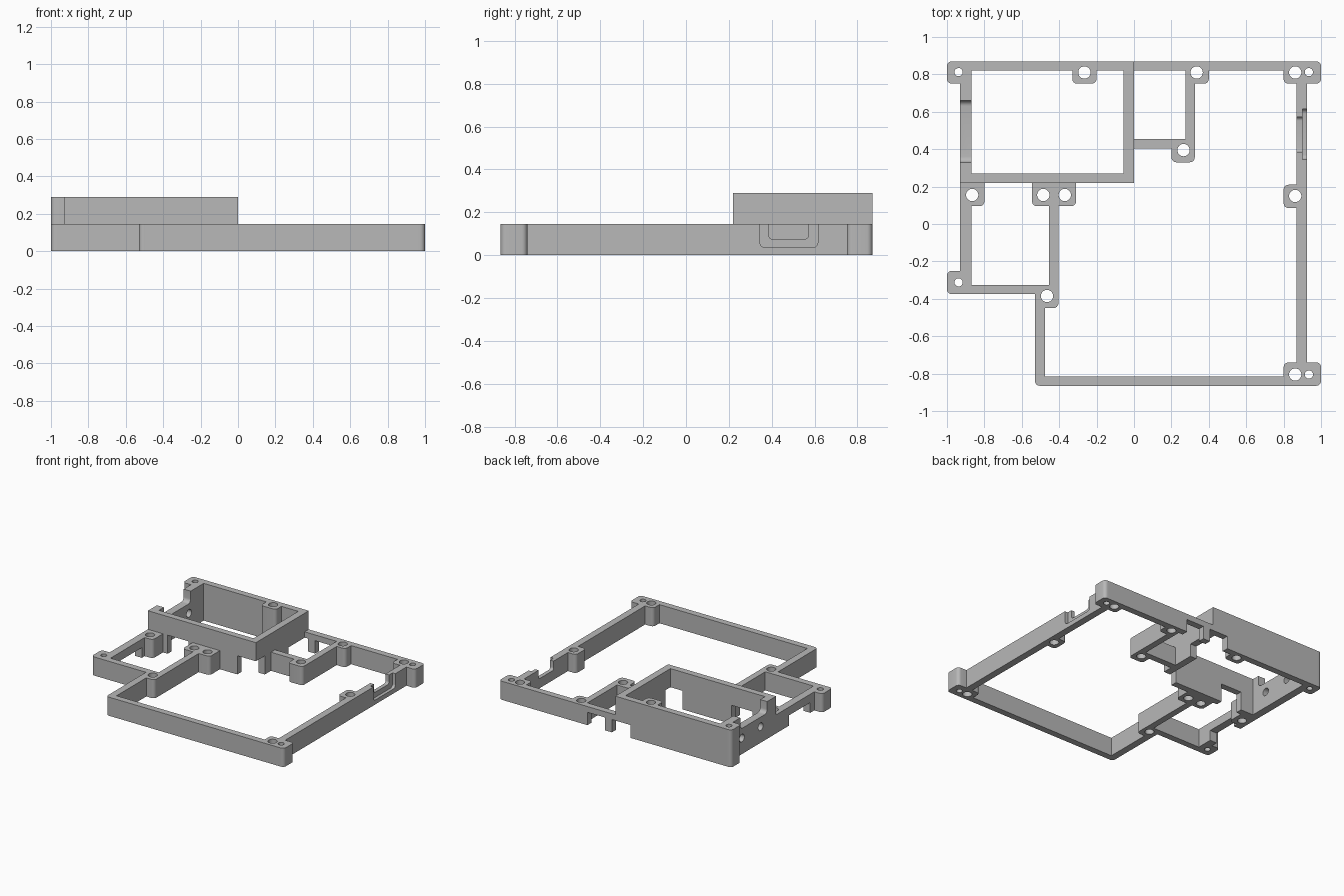
import bpy, bmesh, math

cube = bpy.data.objects.get("Cube")
if cube:
    bpy.data.objects.remove(cube, do_unlink=True)

LOW, HIGH = 0.145, 0.29   # heights of the frame and of the raised box


def prism(bm, a, b, span, r=0.0, axis="z", steps=6):
    """Rectangle from corner a to corner b with rounded corners, extruded over span."""
    (a0, a1), (b0, b1) = a, b
    pts = []
    if r:
        for i, (cx, cy) in enumerate([(b0 - r, b1 - r), (a0 + r, b1 - r),
                                      (a0 + r, a1 + r), (b0 - r, a1 + r)]):
            for s in range(steps + 1):
                t = math.pi / 2 * (i + s / steps)
                pts.append((cx + r * math.cos(t), cy + r * math.sin(t)))
    else:
        pts = [(b0, b1), (a0, b1), (a0, a1), (b0, a1)]
    place = (lambda p, h: (p[0], p[1], h)) if axis == "z" else (lambda p, h: (h, p[0], p[1]))
    low, high = [[bm.verts.new(place(p, h)) for p in pts] for h in span]
    bm.faces.new(low[::-1])
    bm.faces.new(high)
    n = len(pts)
    for i in range(n):
        j = (i + 1) % n
        bm.faces.new((low[i], low[j], high[j], high[i]))


def hole(bm, x, y, r, span=(-0.1, 0.5), axis="z"):
    e = r * 0.999
    prism(bm, (x - r, y - r), (x + r, y + r), span, e, axis)


def make(name, bm):
    bmesh.ops.remove_doubles(bm, verts=bm.verts, dist=1e-6)
    bmesh.ops.recalc_face_normals(bm, faces=bm.faces)
    mesh = bpy.data.meshes.new(name)
    bm.to_mesh(mesh)
    bm.free()
    ob = bpy.data.objects.new(name, mesh)
    bpy.context.collection.objects.link(ob)
    return ob


body = bmesh.new()

# Raised box walls
for a, b in [((-0.96, 0.82), (0, 0.87)), ((-0.93, 0.22), (0, 0.27)),
             ((-0.93, 0.22), (-0.87, 0.85)), ((-0.055, 0.22), (0, 0.87))]:
    prism(body, a, b, (0, HIGH))

# Low frame walls
for a, b in [((-0.03, 0.82), (0.96, 0.87)), ((0.87, -0.84), (0.925, 0.85)),
             ((-0.50, -0.865), (0.96, -0.815)), ((-0.53, -0.83), (-0.475, -0.34)),
             ((-0.96, -0.375), (-0.41, -0.325)), ((-0.93, -0.35), (-0.87, 0.25)),
             ((-0.455, -0.43), (-0.405, 0.25)), ((0.275, 0.37), (0.325, 0.85)),
             ((-0.03, 0.405), (0.29, 0.455))]:
    prism(body, a, b, (0, LOW))

# Screw pads
R = 0.026
for a, b in [((0.8, 0.75), (1, 0.87)), ((0.8, -0.865), (1, -0.74)),
             ((0.8, 0.085), (0.925, 0.21)), ((-1, -0.375), (-0.87, -0.25)),
             ((-0.93, 0.095), (-0.8, 0.26)), ((-0.545, 0.095), (-0.31, 0.26)),
             ((0.2, 0.33), (0.325, 0.455)), ((0.275, 0.75), (0.4, 0.86)),
             ((-0.53, -0.45), (-0.405, -0.325)), ((-0.53, -0.865), (-0.475, -0.80))]:
    prism(body, a, b, (0, LOW), R)
for a, b in [((-1, 0.75), (-0.87, 0.87)), ((-0.33, 0.75), (-0.2, 0.86))]:
    prism(body, a, b, (0, HIGH), R)

cuts = bmesh.new()

# Screw holes
for x, y in [(-0.265, 0.81), (0.335, 0.81), (0.862, 0.81), (0.862, 0.15), (0.862, -0.805),
             (0.265, 0.395), (-0.865, 0.155), (-0.485, 0.155), (-0.37, 0.155), (-0.465, -0.385)]:
    hole(cuts, x, y, 0.033)
for x, y in [(-0.938, 0.812), (0.935, 0.812), (0.935, -0.805), (-0.938, -0.312)]:
    hole(cuts, x, y, 0.022)

# Cable openings under the walls
for a, b, top in [((-0.76, 0.2), (-0.58, 0.3), LOW), ((-0.16, 0.2), (0.05, 0.33), LOW),
                  ((-1.02, -0.2), (-0.85, 0.06), 0.08),
                  ((0.09, 0.8), (0.24, 0.9), 0.1), ((-0.13, 0.62), (0.03, 0.9), 0.1)]:
    prism(cuts, a, b, (-0.1, top))

# Side notch and two round ports in the box wall
prism(cuts, (0.33, 0.2), (0.66, 0.5), (-1.02, -0.85), 0.03, "x")
for y in (0.41, 0.64):
    hole(cuts, y, 0.125, 0.03, (-1.02, -0.85), "x")

# Stepped socket notch in the opposite wall
prism(cuts, (0.345, 0.035), (0.615, 0.4), (0.9, 1.05), 0.025, "x")
prism(cuts, (0.385, 0.075), (0.572, 0.42), (0.8, 0.91), 0.02, "x")

frame = make("enclosure_frame", body)
cutter = make("opening_cutter", cuts)
cutter.hide_render = True

mod = frame.modifiers.new("openings", "BOOLEAN")
mod.operation = "DIFFERENCE"
mod.solver = "EXACT"
mod.use_self = True
mod.object = cutter
bpy.context.view_layer.update()
bpy.context.view_layer.objects.active = frame
for ob in bpy.context.selected_objects:
    ob.select_set(False)
frame.select_set(True)
bpy.ops.object.modifier_apply(modifier=mod.name)
bpy.data.objects.remove(cutter, do_unlink=True)

# Plain grey finish
grey = bpy.data.materials.new("plain grey")
grey.use_nodes = True
colour = (0.48, 0.48, 0.48, 1)
grey.diffuse_color = colour
grey.node_tree.nodes["Principled BSDF"].inputs["Base Color"].default_value = colour
frame.data.materials.clear()
frame.data.materials.append(grey)
bpy.ops.object.shade_smooth_by_angle(angle=math.radians(30))
